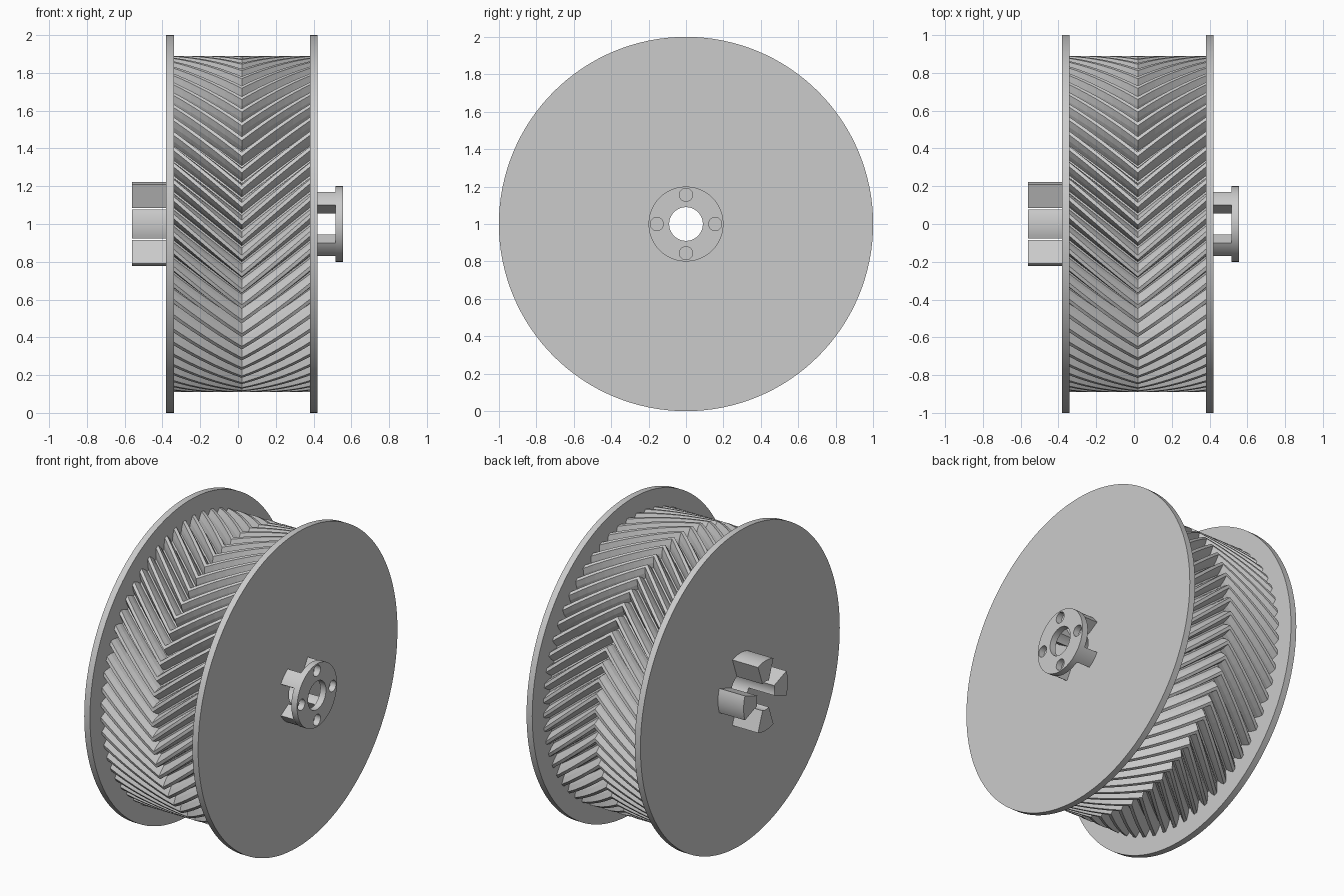
import bpy, bmesh
from math import pi, tau, sin, cos, radians

cube = bpy.data.objects.get("Cube")
if cube:
    bpy.data.objects.remove(cube, do_unlink=True)

grey = bpy.data.materials.new("light grey plastic")
grey.use_nodes = True
grey.diffuse_color = (0.6, 0.6, 0.6, 1)
grey.node_tree.nodes["Principled BSDF"].inputs["Base Color"].default_value = (0.6, 0.6, 0.6, 1)

AXLE_Z = 1.0
BORE = 0.09


def finish(name, bm, smooth=True):
    bmesh.ops.recalc_face_normals(bm, faces=bm.faces)
    mesh = bpy.data.meshes.new(name)
    bm.to_mesh(mesh)
    bm.free()
    mesh.materials.append(grey)
    ob = bpy.data.objects.new(name, mesh)
    bpy.context.collection.objects.link(ob)
    if smooth:
        bpy.ops.object.select_all(action='DESELECT')
        ob.select_set(True)
        bpy.context.view_layer.objects.active = ob
        bpy.ops.object.shade_smooth_by_angle(angle=radians(30))
    return ob


def polar(bm, x, r, a):
    return bm.verts.new((x, r * cos(a), AXLE_Z + r * sin(a)))


def sector(name, x0, x1, r_in, r_out, start=0.0, sweep=tau, steps=128):
    """Ring, or slice of a ring, around the axle."""
    bm = bmesh.new()
    full = sweep > tau - 0.001
    corners = [(x0, r_in), (x1, r_in), (x1, r_out), (x0, r_out)]
    rows = [[polar(bm, x, r, start + sweep * i / steps) for x, r in corners]
            for i in range(steps if full else steps + 1)]
    for i in range(steps):
        a, b = rows[i], rows[(i + 1) % len(rows)]
        for k in range(4):
            m = (k + 1) % 4
            bm.faces.new((a[k], a[m], b[m], b[k]))
    if not full:
        bm.faces.new(rows[0])
        bm.faces.new(rows[-1])
    return finish(name, bm)


# Herringbone drum: tooth outline swept along the axle, twisted to the middle
TEETH, ROOT, TIP = 60, 0.825, 0.89
X0, X1, TWIST, HALF_STEPS = -0.34, 0.38, 0.35, 8
tooth = [(0.0, ROOT), (0.14, ROOT), (0.25, 0.856), (0.44, TIP), (0.70, TIP), (0.89, 0.856)]
outline = [(tau * (t + f) / TEETH, r) for t in range(TEETH) for f, r in tooth]
count = len(outline)
bm = bmesh.new()
rings = []
for s in range(2 * HALF_STEPS + 1):
    t = s / (2 * HALF_STEPS)
    turn = TWIST * (1 - abs(2 * t - 1))
    rings.append([polar(bm, X0 + (X1 - X0) * t, r, a + turn) for a, r in outline])
inner = [[polar(bm, x, BORE, a) for a, r in outline] for x in (X0, X1)]
loops = [inner[0]] + rings + [inner[1], inner[0]]
for a, b in zip(loops, loops[1:]):
    for i in range(count):
        j = (i + 1) % count
        bm.faces.new((a[i], a[j], b[j], b[i]))
finish("herringbone_drum", bm, smooth=False)

# Side flanges
sector("right_flange", -0.38, -0.34, BORE, 1.0)
sector("left_flange", 0.38, 0.42, BORE, 1.0)

# Clutch dogs on one side, collar posts on the other
for i in range(4):
    a = i * pi / 2
    dog = radians(20.4)
    sector(f"clutch_dog_{i + 1}", -0.56, -0.38, BORE, 0.222, a - dog, 2 * dog, 10)
    post = radians(14.5)
    sector(f"collar_post_{i + 1}", 0.42, 0.515, 0.108, 0.197, a + pi / 4 - post, 2 * post, 10)

# Collar with four bolt holes
collar = sector("collar", 0.515, 0.555, BORE, 0.2)
cutters = []
for i in range(4):
    a = i * pi / 2
    bpy.ops.mesh.primitive_cylinder_add(
        vertices=32, radius=0.035, depth=0.1, rotation=(0, pi / 2, 0),
        location=(0.535, 0.156 * cos(a), AXLE_Z + 0.156 * sin(a)))
    hole = bpy.context.object
    hole.name = f"bolt_hole_cutter_{i + 1}"
    hole.hide_render = True
    hole.data.materials.append(grey)
    cutters.append(hole)
    cut = collar.modifiers.new(hole.name, 'BOOLEAN')
    cut.operation = 'DIFFERENCE'
    cut.solver = 'EXACT'
    cut.object = hole
bpy.context.view_layer.update()
deps = bpy.context.evaluated_depsgraph_get()
drilled = bpy.data.meshes.new_from_object(collar.evaluated_get(deps))
collar.modifiers.clear()
collar.data = drilled
for hole in cutters:
    bpy.data.objects.remove(hole, do_unlink=True)
bpy.ops.object.select_all(action='DESELECT')
collar.select_set(True)
bpy.context.view_layer.objects.active = collar
bpy.ops.object.shade_smooth_by_angle(angle=radians(30))
